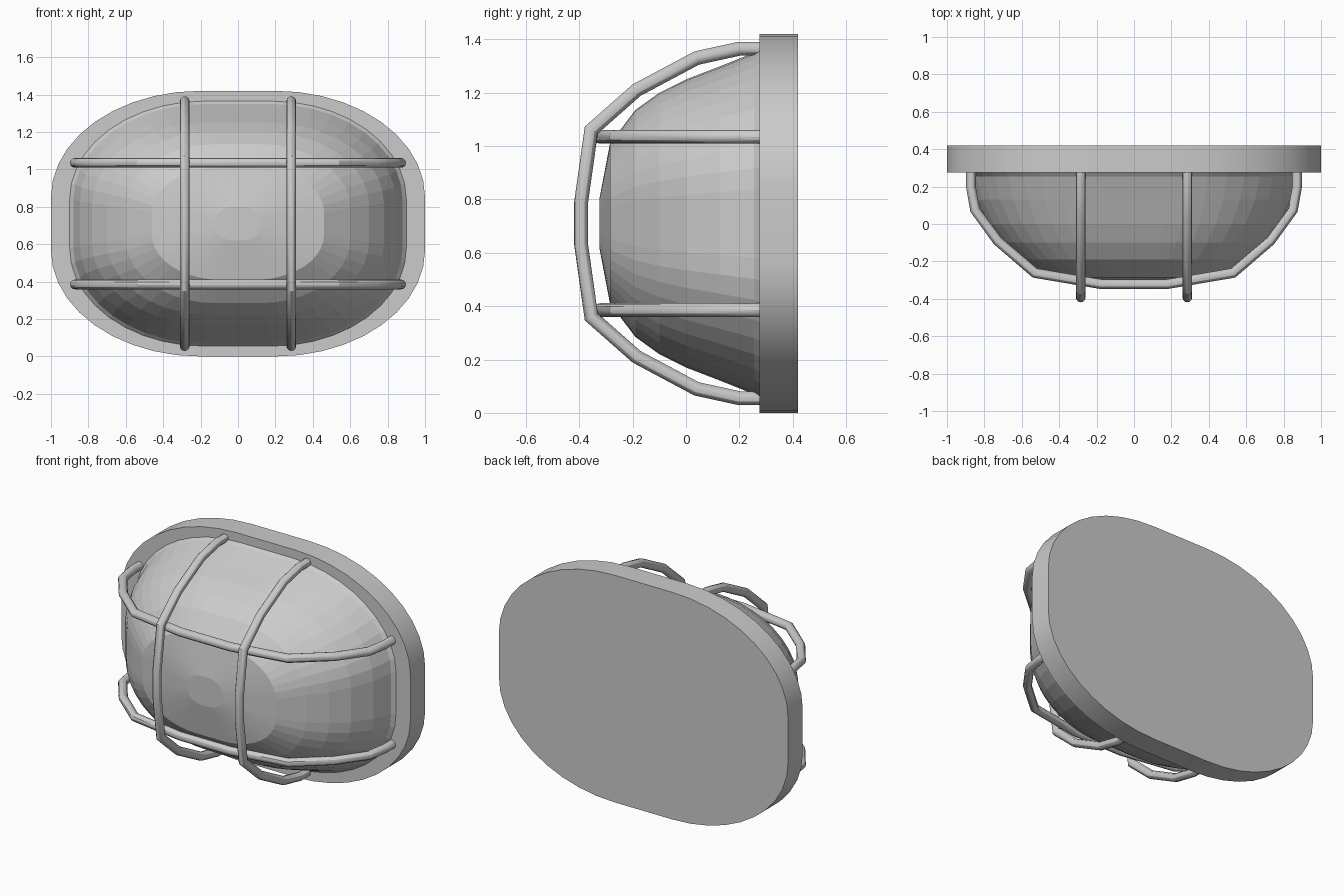
import bpy, bmesh, math
from mathutils import Vector

cube = bpy.data.objects.get("Cube")
if cube:
    bpy.data.objects.remove(cube, do_unlink=True)

MID_Z = 0.71
BACK, FACE = 0.42, 0.275

grey = bpy.data.materials.new("light_grey")
grey.use_nodes = True
grey.diffuse_color = (0.6, 0.6, 0.6, 1)
grey.node_tree.nodes["Principled BSDF"].inputs["Base Color"].default_value = (0.6, 0.6, 0.6, 1)


def outline(hx, hz, steps=10):
    """Rounded oval with short straight sides, as (x, z) offsets."""
    flat = 0.2
    points = []
    for quarter in range(4):
        sx = 1 if quarter in (0, 3) else -1
        sz = 1 if quarter < 2 else -1
        for i in range(steps + 1):
            a = (quarter + i / steps) * math.pi / 2
            points.append((hx * (sx * flat + (1 - flat) * math.cos(a)),
                           hz * (sz * flat + (1 - flat) * math.sin(a))))
    return points


def finish(name, bm, smooth_angle=None):
    bmesh.ops.recalc_face_normals(bm, faces=bm.faces)
    mesh = bpy.data.meshes.new(name)
    bm.to_mesh(mesh)
    bm.free()
    mesh.materials.append(grey)
    obj = bpy.data.objects.new(name, mesh)
    bpy.context.collection.objects.link(obj)
    if smooth_angle:
        bpy.ops.object.select_all(action='DESELECT')
        obj.select_set(True)
        bpy.context.view_layer.objects.active = obj
        bpy.ops.object.shade_smooth_by_angle(angle=math.radians(smooth_angle))
    return obj


def loft(name, loops, smooth_angle=None):
    """Skin a list of equal-length closed loops and cap both ends."""
    bm = bmesh.new()
    rings = [[bm.verts.new(p) for p in loop] for loop in loops]
    n = len(rings[0])
    for a, b in zip(rings, rings[1:]):
        for i in range(n):
            j = (i + 1) % n
            bm.faces.new((a[i], a[j], b[j], b[i]))
    bm.faces.new(rings[0])
    bm.faces.new(rings[-1])
    return finish(name, bm, smooth_angle)


def oval_loop(hx, hz, y):
    return [(x, y, MID_Z + z) for x, z in outline(hx, hz)]


def bar(name, half_path, place, radius=0.026, sides=12):
    """Mitred round bar; half_path of (reach, y) is mirrored about the centre."""
    flat = half_path + [(-u, y) for u, y in reversed(half_path)]
    path = [Vector(p) for p in flat]
    loops = []
    for i, p in enumerate(path):
        before = (p - path[i - 1]).normalized() if i else None
        after = (path[i + 1] - p).normalized() if i < len(path) - 1 else None
        before, after = before or after, after or before
        tangent = (before + after).normalized()
        normal = Vector((-tangent.y, tangent.x)) / tangent.dot(after)
        loop = []
        for k in range(sides):
            a = 2 * math.pi * k / sides
            q = p + normal * radius * math.cos(a)
            loop.append(place(q.x, q.y, radius * math.sin(a)))
        loops.append(loop)
    return loft(name, loops, 30)


# Wall plate
loft("back_plate", [oval_loop(1.0, MID_Z, BACK), oval_loop(1.0, MID_Z, FACE)], 30)

# Bulging cover
dome_rings = [(0.90, 0.655, FACE), (0.88, 0.64, 0.255), (0.845, 0.59, 0.13),
              (0.78, 0.54, 0.0), (0.70, 0.49, -0.10), (0.60, 0.425, -0.19),
              (0.46, 0.30, -0.285), (0.12, 0.09, -0.325)]
loft("dome_cover", [oval_loop(*ring) for ring in dome_rings])

# Guard bars
upright = [(0.655, FACE + 0.01), (0.655, 0.20), (0.62, 0.04),
           (0.50, -0.185), (0.35, -0.355), (0.08, -0.393)]
across = [(0.872, FACE + 0.01), (0.872, 0.20), (0.85, 0.075),
          (0.73, -0.09), (0.53, -0.262), (0.175, -0.322)]
for side, x in (("left", 0.285), ("right", -0.285)):
    bar(side + "_upright_bar", upright, lambda u, y, w, x=x: (x + w, y, MID_Z + u))
for level, z in (("upper", 0.325), ("lower", -0.325)):
    bar(level + "_cross_bar", across, lambda u, y, w, z=z: (u, y, MID_Z + z + w))
